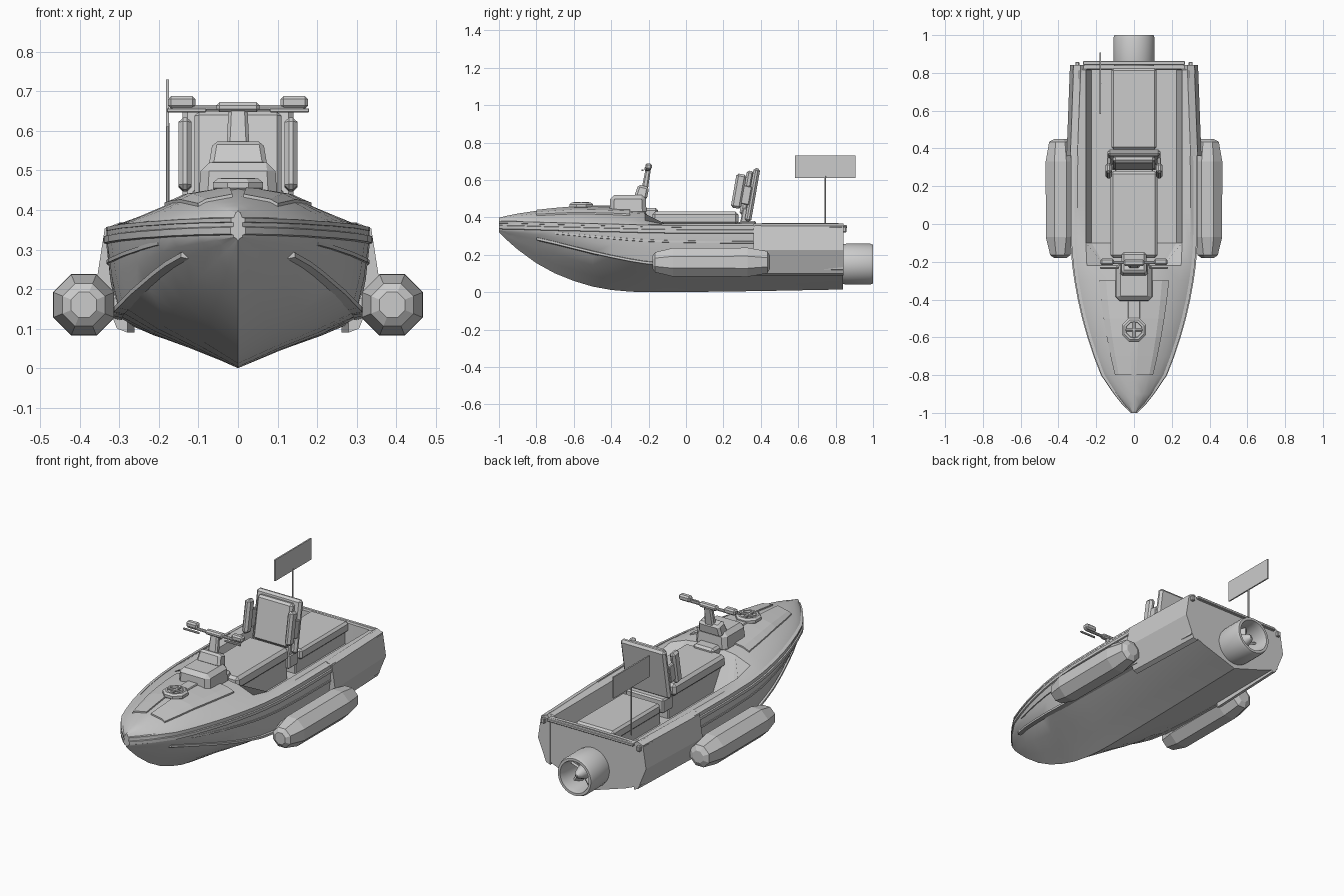
import bpy, bmesh, math
from mathutils import Vector, Matrix

if "Cube" in bpy.data.objects:
    bpy.data.objects.remove(bpy.data.objects["Cube"])

# ---------- helpers ----------
def finish(bm, name, mirror=False, bevel=0, smooth=None):
    bmesh.ops.recalc_face_normals(bm, faces=bm.faces)
    me = bpy.data.meshes.new(name)
    bm.to_mesh(me); bm.free()
    ob = bpy.data.objects.new(name, me)
    bpy.context.collection.objects.link(ob)
    if bevel:
        b = ob.modifiers.new("bevel", 'BEVEL')
        b.width, b.segments, b.limit_method = bevel, 1, 'ANGLE'
    if mirror:
        ob.modifiers.new("mirror", 'MIRROR')
    if smooth:
        bpy.ops.object.select_all(action='DESELECT')
        ob.select_set(True)
        bpy.context.view_layer.objects.active = ob
        bpy.ops.object.shade_smooth_by_angle(angle=math.radians(smooth))
    return ob

def loft(name, rings, caps=True, loop=False, **kw):
    bm = bmesh.new()
    vs = [[bm.verts.new(p) for p in r] for r in rings]
    n = len(rings[0])
    pairs = list(zip(vs, vs[1:])) + ([(vs[-1], vs[0])] if loop else [])
    for a, b in pairs:
        for i in range(n):
            j = (i + 1) % n
            bm.faces.new((a[i], a[j], b[j], b[i]))
    if caps and not loop:
        bm.faces.new(vs[0]); bm.faces.new(vs[-1])
    return finish(bm, name, **kw)

def box(name, c, s, bevel=0.01, tilt=0, taper=1, **kw):
    bm = bmesh.new()
    bmesh.ops.create_cube(bm, size=1)
    for v in bm.verts:
        k = taper if v.co.z > 0 else 1
        v.co = Vector((v.co.x * s[0] * k, v.co.y * s[1] * k, v.co.z * s[2]))
    bm.transform(Matrix.Translation(c) @ Matrix.Rotation(math.radians(tilt), 4, 'X'))
    return finish(bm, name, bevel=bevel, **kw)

def lathe(name, prof, centre, axis='Y', n=8, phase=0.5, loop=False, **kw):
    rings = []
    for r, t in prof:
        ring = []
        for i in range(n):
            a = 2 * math.pi * (i + phase) / n
            u, v = r * math.cos(a), r * math.sin(a)
            o = (u, t, v) if axis == 'Y' else (u, v, t)
            ring.append(Vector(centre) + Vector(o))
        rings.append(ring)
    return loft(name, rings, loop=loop, **kw)

# ---------- hull: y, keel z, chine x, chine z, half width, sheer z, deck centre z ----------
ST = [(-1.0, .32, .004, .328, .012, .335, .398), (-.95, .272, .04, .312, .06, .334, .41),
      (-.9, .228, .072, .302, .1, .333, .42), (-.8, .155, .13, .283, .168, .33, .435),
      (-.7, .1, .17, .26, .207, .327, .446), (-.6, .06, .203, .235, .24, .325, .455),
      (-.5, .03, .232, .21, .268, .322, .455), (-.4, .012, .258, .188, .291, .32, .452),
      (-.3, .003, .277, .168, .309, .317, .447), (-.22, 0, .29, .155, .32, .315, .44),
      (-.1, 0, .3, .145, .33, .313, .24), (.1, .002, .305, .135, .333, .312, .24),
      (.4, .006, .305, .128, .33, .312, .24), (.815, .014, .3, .12, .322, .312, .24),
      (.82, .014, .3, .12, .322, .312, .36), (.84, .015, .3, .12, .32, .312, .36)]

def deck(s):
    y, w, top, c = s[0], s[4], s[5] + .042, s[6]
    if c < .3:                                   # open cockpit
        return [(.9 * w, .366), (.255, .36), (.225, c), (0, c)]
    return [(.92 * w, top + .1 * (c - top)), (.78 * w, top + .32 * (c - top)),
            (.48 * w, top + .76 * (c - top)), (0, c)]

rings = []
for s in ST:
    y, k, cx, cz, w, sz, c = s
    half = [(0, k), (.35 * cx, k + .32 * (cz - k)), (.7 * cx, k + .64 * (cz - k)), (cx, cz),
            ((cx + w) / 2 + .004, (cz + sz) / 2), (w, sz), (w, sz + .035)] + deck(s)
    full = half + [(-x, z) for x, z in half[-2:0:-1]]
    rings.append([(x, y, z) for x, z in full])
loft("hull", rings, smooth=28)

# Rub rail, spray strake and mid trim follow the hull stations
def strip(name, stations, fn, h, out):
    r = []
    for s in stations:
        x, z = fn(s)
        r.append([(max(x - .012, 0), s[0], z), (x + out, s[0], z + .25 * h),
                  (x + out, s[0], z + .8 * h), (max(x - .012, 0), s[0], z + h)])
    loft(name, r, mirror=True, smooth=30)
strip("rub_rail", ST[:13], lambda s: (s[4], s[5] - .003), .03, .007)
strip("gunwale_lip", ST[:13], lambda s: (s[4] * .985, s[5] + .03), .018, .006)
strip("spray_strake", ST[3:13], lambda s: (s[2], s[3] - .008), .022, .014)
strip("side_trim", ST[4:13], lambda s: (.3 * s[2] + .7 * s[4], .3 * s[3] + .7 * s[5]), .018, .008)

# Raised deck panels sitting on the foredeck
def deck_z(s, x):
    d = deck(s)
    for (x1, z1), (x0, z0) in zip(d, d[1:]):
        if x >= x0:
            return z0 + (z1 - z0) * (x - x0) / (x1 - x0)
rows = []
for i, s in enumerate(ST[3:9]):
    xs = [.014 + .004 * i, .48 * s[4], .6 * s[4]]
    pts = [(x, s[0], deck_z(s, x)) for x in xs]
    rows.append([(x, y, z - .01) for x, y, z in pts] + [(x, y, z + .008) for x, y, z in pts[::-1]])
loft("deck_panel", rows, mirror=True)

# Broad stern side panels
loft("stern_side_panel", [[(x + d, y, z) for x, z in
     [(.28, .09), (.306, .1), (.357, .225), (.337, .353), (.3, .368), (.28, .35)]]
     for y, d in ((.36, 0), (.842, -.018))], mirror=True)

# Stern top bar with end knobs
box("stern_bar", (0, .852, .35), (.54, .02, .016), .003)
box("stern_bar_bracket", (.3, .848, .335), (.022, .02, .03), .004, mirror=True)

# ---------- side floats ----------
lathe("side_float", [(.035, -.18), (.058, -.165), (.083, -.07), (.084, .33), (.064, .435), (.035, .45)],
      (.39, 0, .16), mirror=True)
box("float_mount", (.32, .12, .16), (.08, .36, .05), .008, mirror=True)

# ---------- jet drive ----------
lathe("jet_nozzle", [(.105, .82), (.11, .86), (.11, .985), (.104, 1.0), (.09, 1.0), (.084, .97),
      (.08, .85), (.08, .82)], (0, 0, .15), n=28, loop=True, smooth=35)
lathe("jet_hub", [(.04, .84), (.038, .92), (.022, .965), (.006, .98)], (0, 0, .15), n=16, smooth=35)
for i in range(5):
    a = 2 * math.pi * i / 5
    bm = bmesh.new()
    bmesh.ops.create_cube(bm, size=1, matrix=Matrix.Diagonal((.012, .05, .06, 1)))
    bm.transform(Matrix.Translation((0, .9, .15)) @ Matrix.Rotation(a, 4, 'Y')
                 @ Matrix.Translation((0, 0, .055)) @ Matrix.Rotation(.5, 4, 'Z'))
    finish(bm, "jet_vane")

# ---------- seating ----------
box("front_seat_base", (0, .06, .3), (.2, .48, .15), .006)
box("front_seat_cushion", (0, .05, .395), (.25, .46, .07), .015)
box("rear_seat_base", (0, .6, .28), (.2, .46, .1), .006)
box("rear_seat_cushion", (0, .61, .34), (.24, .43, .06), .012)
box("backrest_board", (0, .355, .52), (.28, .035, .29), .012, tilt=-10)
box("backrest_cushion", (0, .325, .53), (.22, .04, .24), .012, tilt=-10)
box("backrest_side_bolster", (.134, .282, .54), (.034, .055, .185), .012, tilt=-10, mirror=True)
box("bolster_bracket", (.132, .315, .52), (.02, .06, .1), .004, tilt=-10, mirror=True)
box("backrest_post", (.1, .315, .4), (.03, .04, .1), .006, tilt=-10, mirror=True)
box("backrest_foot", (0, .33, .34), (.24, .09, .08), .008)

# ---------- steering console ----------
box("console", (0, -.31, .465), (.2, .2, .11), .022, taper=.94)
box("console_neck", (0, -.2, .41), (.13, .1, .08), .012)
box("console_cowl", (0, -.235, .535), (.15, .07, .07), .012, tilt=-15, taper=.85)
box("steering_column", (0, -.213, .595), (.06, .035, .13), .008, tilt=-10, taper=.8)
box("handlebar_clamp", (0, -.205, .66), (.11, .035, .025), .008)
box("handlebar", (0, -.205, .658), (.34, .016, .014), .004)
box("handle_grip", (.142, -.2, .672), (.07, .035, .032), .008, mirror=True)
box("brake_lever", (.13, -.232, .652), (.1, .01, .01), .002, mirror=True)

# ---------- foredeck cap and spine ----------
lathe("deck_cap", [(.055, .44), (.068, .455), (.068, .47), (.056, .479), (.045, .479), (.042, .47)],
      (0, -.56, 0), axis='Z')
box("cap_cross_bar_x", (0, -.56, .475), (.09, .016, .012), .003)
box("cap_cross_bar_y", (0, -.56, .475), (.016, .09, .012), .003)
box("deck_spine", (0, -.45, .455), (.065, .14, .016), .004)

# ---------- flag ----------
lathe("flag_pole", [(.005, .34), (.005, .62)], (-.178, .745, 0), axis='Z')
box("flag_plate", (-.178, .745, .67), (.008, .325, .12), 0)
